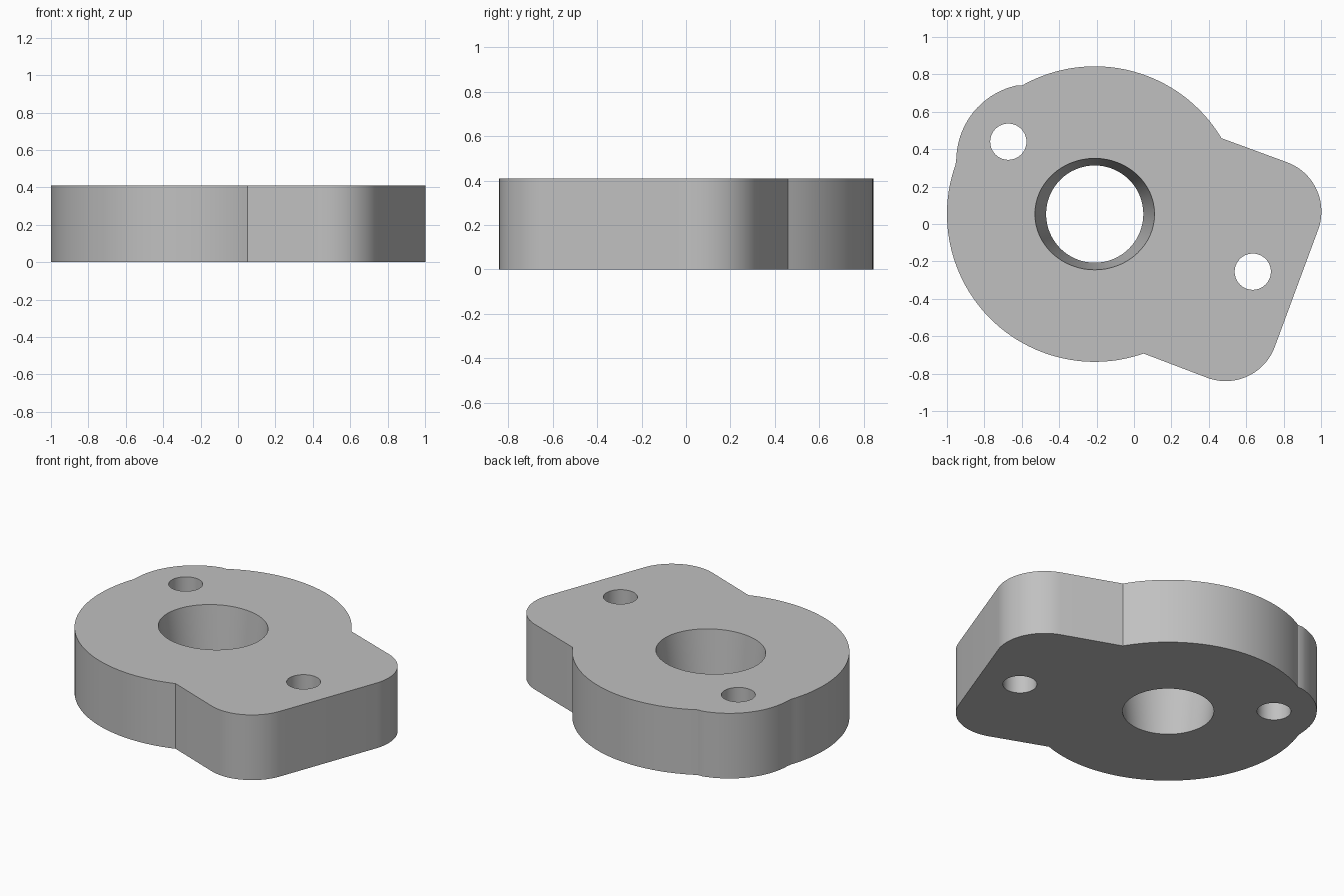
import bpy, bmesh, math
from mathutils import Vector

cube = bpy.data.objects.get("Cube")
if cube:
    bpy.data.objects.remove(cube, do_unlink=True)

HEIGHT = 0.41
HUB = (-0.21, 0.053)


def arc(centre, rx, start, end, steps, ry=None):
    """Points along an arc, angles in degrees."""
    ry = ry or rx
    angles = [math.radians(start + (end - start) * i / steps) for i in range(steps + 1)]
    return [(centre[0] + rx * math.cos(a), centre[1] + ry * math.sin(a)) for a in angles]


def ring(centre, rx, steps, ry=None):
    return arc(centre, rx, 0, 360, steps, ry)[:-1]


# Outer outline: round hub, rounded ear, hub again, then the tilted square flange
outline = (
    arc(HUB, 0.79, 30.9, 119.6, 32)
    + arc((-0.54, 0.34), 0.41, 98.5, 182.8, 20)[1:-1]
    + arc(HUB, 0.79, 160.3, 289.3, 48)
    + arc((0.49, -0.56), 0.28, 250, 340, 20)
    + arc((0.722, 0.067), 0.28, -20, 70, 20)
)

# Each loop is a bottom and a top profile; the centre bore widens upward
bore = (ring(HUB, 0.26, 64), ring(HUB, 0.32, 64, 0.298))
loops = [(outline, outline), bore]
for centre in ((-0.672, 0.44), (0.635, -0.255)):
    bolt_hole = ring(centre, 0.097, 40)
    loops.append((bolt_hole, bolt_hole))

bm = bmesh.new()
caps = ([], [])
for profiles in loops:
    rows = []
    for profile, z, cap in zip(profiles, (0, HEIGHT), caps):
        row = [bm.verts.new((x, y, z)) for x, y in profile]
        cap += [bm.edges.new((v, row[i - 1])) for i, v in enumerate(row)]
        rows.append(row)
    low, high = rows
    for i in range(len(low)):
        bm.faces.new((low[i - 1], low[i], high[i], high[i - 1]))

# Flat top and bottom with the holes left open
for cap, direction in zip(caps, (-1, 1)):
    bmesh.ops.triangle_fill(bm, edges=cap, use_beauty=True, normal=Vector((0, 0, direction)))
bmesh.ops.recalc_face_normals(bm, faces=bm.faces)

mesh = bpy.data.meshes.new("flange_plate")
bm.to_mesh(mesh)
bm.free()
plate = bpy.data.objects.new("flange_plate", mesh)
bpy.context.collection.objects.link(plate)

# Plain grey material
grey = bpy.data.materials.new("plain_grey")
grey.use_nodes = True
colour = (0.53, 0.53, 0.53, 1)
grey.diffuse_color = colour
grey.node_tree.nodes["Principled BSDF"].inputs["Base Color"].default_value = colour
mesh.materials.append(grey)

# Smooth walls with crisp rims
bpy.ops.object.select_all(action="DESELECT")
plate.select_set(True)
bpy.context.view_layer.objects.active = plate
bpy.ops.object.shade_smooth_by_angle(angle=math.radians(25))
